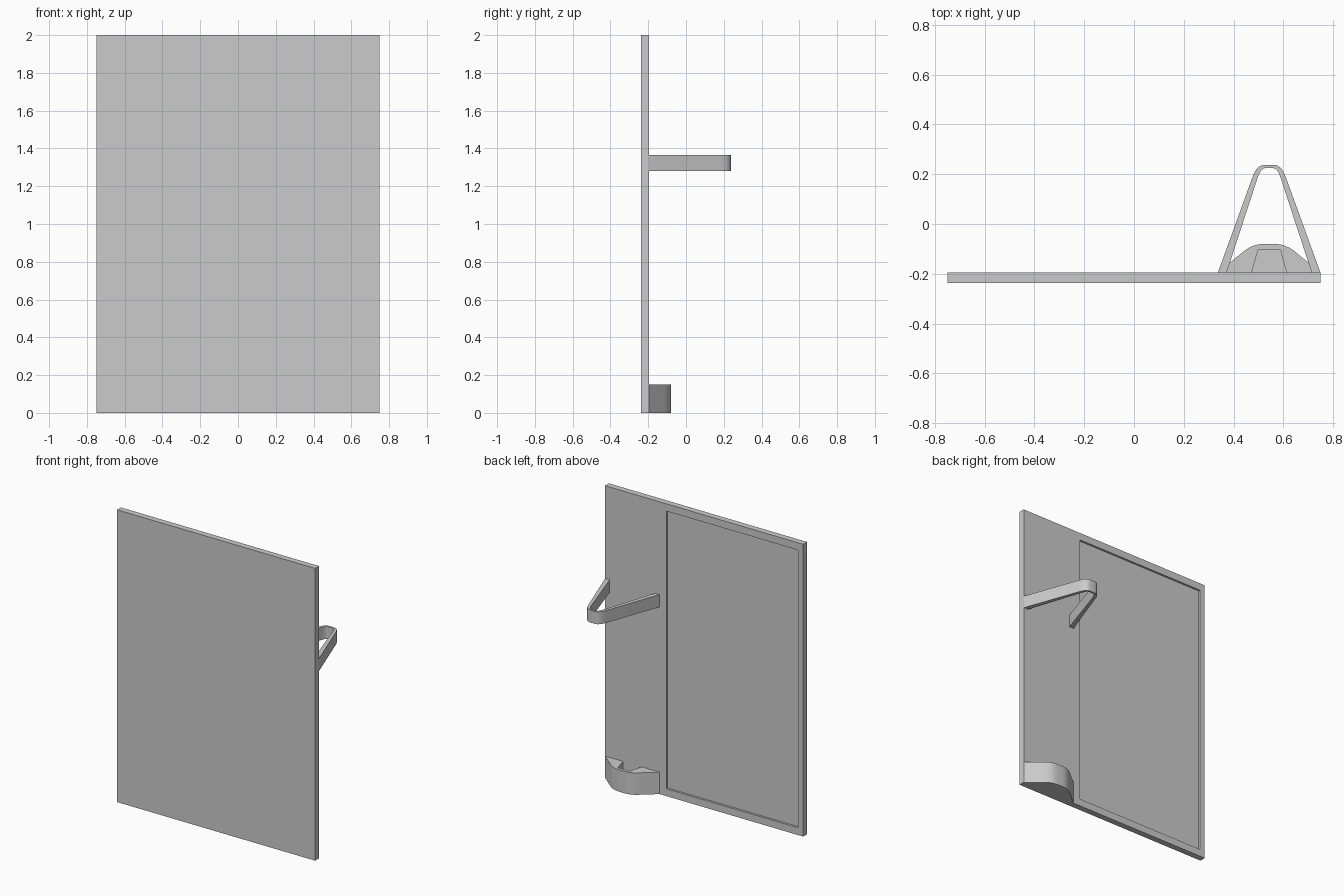
import bpy, bmesh

if "Cube" in bpy.data.objects:
    bpy.data.objects.remove(bpy.data.objects["Cube"])

BACK, FRONT, CX = -0.195, -0.237, 0.543


def make_object(name, bm, smooth=False):
    bmesh.ops.recalc_face_normals(bm, faces=bm.faces)
    mesh = bpy.data.meshes.new(name)
    bm.to_mesh(mesh)
    bm.free()
    obj = bpy.data.objects.new(name, mesh)
    bpy.context.collection.objects.link(obj)
    if smooth:
        bpy.ops.object.select_all(action='DESELECT')
        obj.select_set(True)
        bpy.context.view_layer.objects.active = obj
        bpy.ops.object.shade_smooth_by_angle()
    return obj


def loft(name, rings, smooth=False):
    """Skin a series of matching closed loops and cap both ends."""
    bm = bmesh.new()
    loops = [[bm.verts.new(p) for p in ring] for ring in rings]
    for a, b in zip(loops, loops[1:]):
        for i in range(len(a)):
            j = (i + 1) % len(a)
            bm.faces.new((a[i], a[j], b[j], b[i]))
    bm.faces.new(loops[0])
    bm.faces.new(loops[-1])
    return make_object(name, bm, smooth)


def prism(name, profile, z0, z1, smooth=False):
    return loft(name, [[(CX + x, y, z) for x, y in profile] for z in (z0, z1)], smooth)


def rect(x0, x1, z0, z1, y):
    return [(x0, y, z0), (x1, y, z0), (x1, y, z1), (x0, y, z1)]


def bend(a, c, b, n=6):
    """Rounded corner from a to b with corner point c."""
    pts = []
    for i in range(n + 1):
        t = i / n
        pts.append(tuple((1 - t) ** 2 * p + 2 * t * (1 - t) * q + t * t * r
                         for p, q, r in zip(a, c, b)))
    return pts


def mirrored(half):
    return half + [(-x, y) for x, y in reversed(half)]


# Upright panel with a shallow recess in its back
loft("panel", [
    rect(-0.75, 0.75, 0, 2, FRONT),
    rect(-0.75, 0.75, 0, 2, BACK),
    rect(-0.712, 0.285, 0.05, 1.95, BACK),
    rect(-0.712, 0.285, 0.05, 1.95, BACK - 0.014),
])

# V-shaped hoop behind the panel
outer = mirrored([(-0.206, BACK)] + bend((-0.067, 0.188), (-0.05, 0.237), (-0.02, 0.237)))
inner = mirrored([(-0.171, BACK)] + bend((-0.047, 0.183), (-0.034, 0.224), (-0.018, 0.224)))
prism("hoop_bracket", outer + inner[::-1], 1.28, 1.365, True)

# Rounded foot block with a tapered socket
notch = [(0.07, BACK), (0.044, -0.102), (-0.044, -0.102), (-0.07, BACK)]
foot = mirrored([(-0.206, BACK)] + bend((-0.11, -0.116), (-0.07, -0.08), (-0.02, -0.08)))
prism("foot_block", foot + notch, 0, 0.15, True)
prism("socket_floor", notch, 0, 0.02)
